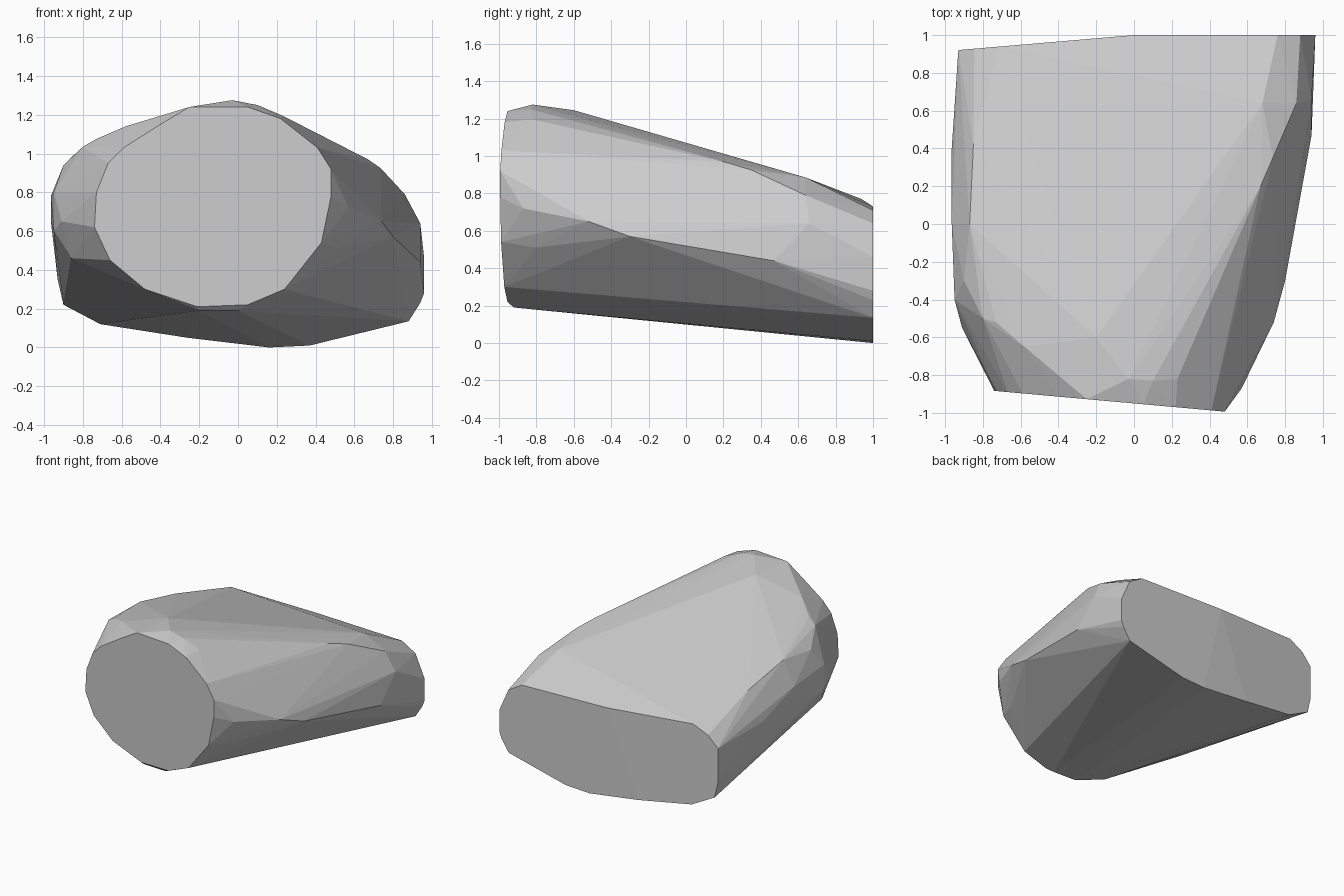
import bpy, bmesh

# Front facet outline (x, z); the facet is a plane slightly skewed in y
front = [(-.74, .62), (-.73, .8), (-.67, .95), (-.59, 1.03), (-.4, 1.15), (-.25, 1.24),
         (.05, 1.24), (.22, 1.18), (.41, 1.03), (.48, .92), (.48, .78), (.43, .54),
         (.29, .37), (.24, .3), (.05, .22), (-.21, .21), (-.48, .3), (-.66, .45)]

# Back facet outline (x, z); flat at y = 1, bent forward on the left half
back = [(.96, .28), (.96, .46), (.88, .64), (.76, .71), (.0, .73), (-.72, .77),
        (-.845, .71), (-.93, .62), (-.93, .35), (-.9, .22), (-.71, .12), (-.26, .05),
        (.16, 0), (.37, .01), (.88, .135), (.94, .23)]

# Chipped shoulders between the two facets (x, y, z)
top = [(-.03, -.82, 1.275), (.1, -.83, 1.25), (.23, -.82, 1.195), (-.2, -.6, 1.245),
       (-.58, -.65, 1.14), (-.73, -.52, 1.075), (.67, .2, .97), (.735, .35, .925),
       (.68, .64, .885), (.86, .64, .79)]
left = [(-.8, -.5, 1.035), (-.87, .0, .97), (-.9, -.3, .94), (-.85, .42, .88),
        (-.95, -.4, .8), (-.965, .0, .78), (-.965, .4, .65), (-.95, -.4, .6),
        (-.91, -.55, .65), (-.86, -.5, .46)]
right = [(.57, -.87, .72), (.5, -.93, .88), (.74, -.52, .65), (.8, -.3, .57),
         (.51, -.8, .51), (.94, .47, .44), (.94, .66, .64)]

points = [(x, -.95 - .09 * x, z) for x, z in front]
points += [(x, 1 + .085 * min(x, 0), z) for x, z in back]
points += top + left + right + [(-.2, -.91, .19), (0, -.92, .19)]

# Wrap the points into a faceted stone
bm = bmesh.new()
for p in points:
    bm.verts.new(p)
hull = bmesh.ops.convex_hull(bm, input=bm.verts)
loose = [v for v in bm.verts if not v.link_faces]
bmesh.ops.delete(bm, geom=loose, context='VERTS')
bmesh.ops.recalc_face_normals(bm, faces=bm.faces)

mesh = bpy.data.meshes.new("stone")
bm.to_mesh(mesh)
bm.free()
stone = bpy.data.objects.new("stone", mesh)
bpy.context.collection.objects.link(stone)
